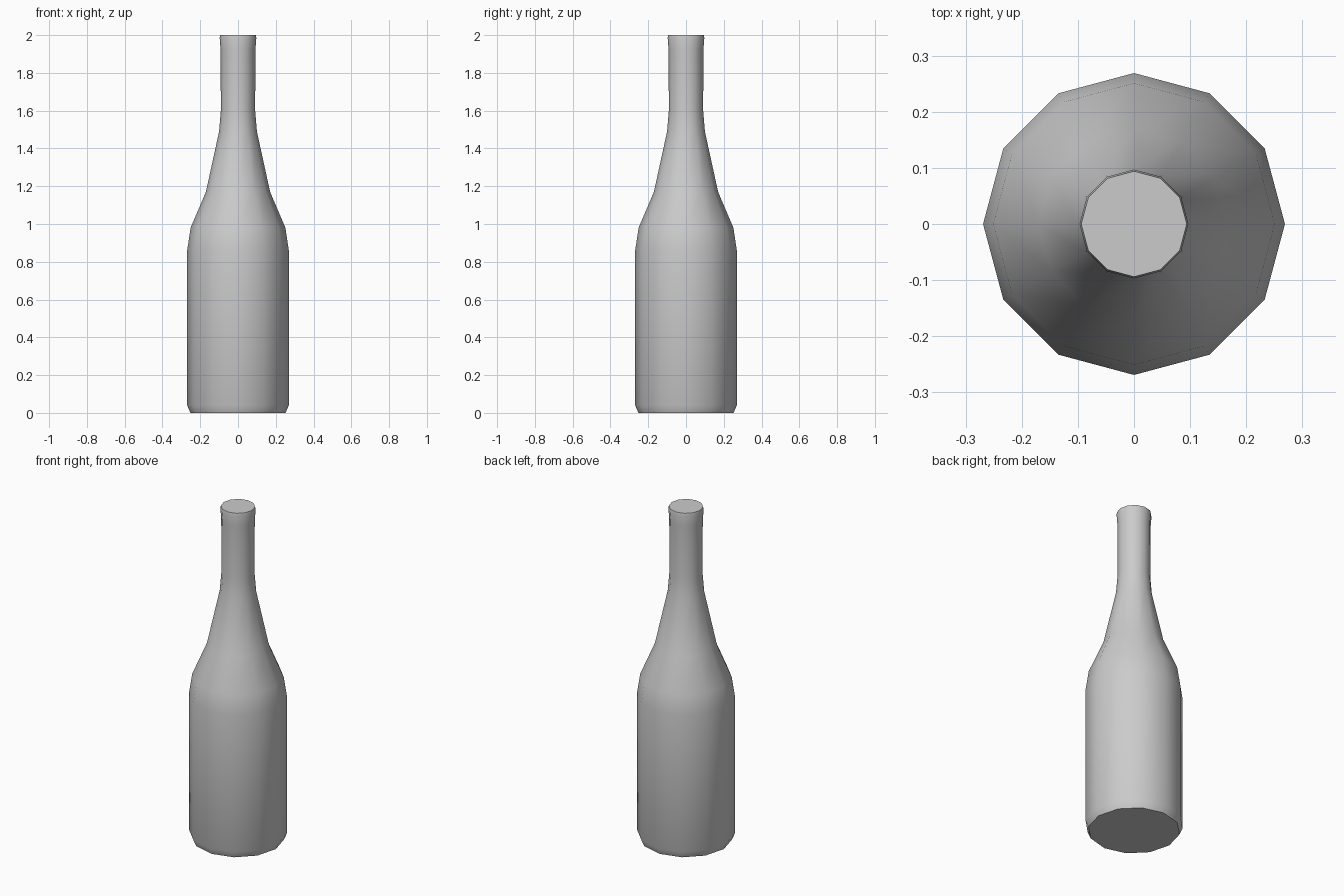
import bpy, bmesh, math

if "Cube" in bpy.data.objects:
    bpy.data.objects.remove(bpy.data.objects["Cube"])

SIDES = 12
# (radius, height) outline from base to lip
PROFILE = [(0.252, 0.0), (0.269, 0.04), (0.269, 0.86), (0.251, 0.98),
           (0.17, 1.17), (0.10, 1.49), (0.091, 1.60), (0.092, 1.92),
           (0.097, 1.985), (0.094, 2.0)]

# Bottle body: lathe the outline into rings
bm = bmesh.new()
rings = []
for r, z in PROFILE:
    rings.append([bm.verts.new((r * math.cos(2 * math.pi * i / SIDES),
                                r * math.sin(2 * math.pi * i / SIDES), z))
                  for i in range(SIDES)])
for low, high in zip(rings, rings[1:]):
    for i in range(SIDES):
        j = (i + 1) % SIDES
        bm.faces.new((low[i], low[j], high[j], high[i]))

# Flat base and closed top
bm.faces.new(rings[0][::-1])
bm.faces.new(rings[-1])

mesh = bpy.data.meshes.new("bottle")
bm.to_mesh(mesh)
bm.free()
bottle = bpy.data.objects.new("bottle", mesh)
bpy.context.collection.objects.link(bottle)

# Smooth sides, crisp base and lip edges
bpy.context.view_layer.objects.active = bottle
bottle.select_set(True)
bpy.ops.object.shade_smooth_by_angle(angle=math.radians(40))
